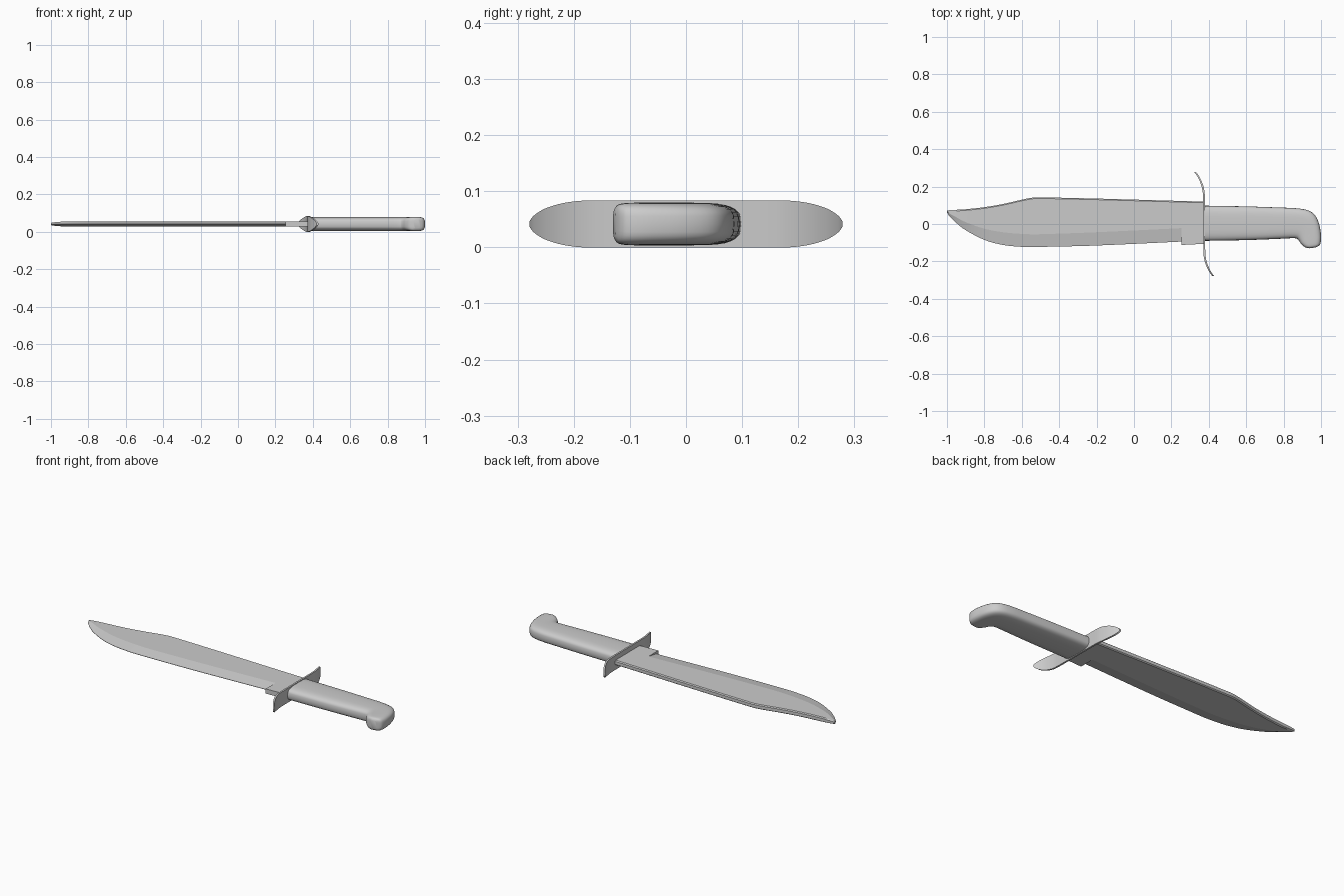
import bpy, bmesh, math

if "Cube" in bpy.data.objects:
    bpy.data.objects.remove(bpy.data.objects["Cube"])

ZC = 0.0415  # mid-plane height of the knife


def smooth_rows(rows, n):
    """Catmull-Rom interpolation through rows of numbers."""
    out = []
    for i in range(len(rows) - 1):
        a, b = rows[max(i - 1, 0)], rows[i]
        c, d = rows[i + 1], rows[min(i + 2, len(rows) - 1)]
        for k in range(n):
            t = k / n
            out.append(tuple(0.5 * (2 * q + (r - p) * t + (2 * p - 5 * q + 4 * r - s) * t * t
                                    + (3 * q - p - 3 * r + s) * t ** 3)
                             for p, q, r, s in zip(a, b, c, d)))
    return out + [rows[-1]]


def loft(name, rings, angle=30):
    """Skin a list of equal-sized closed rings and cap both ends."""
    bm = bmesh.new()
    vr = [[bm.verts.new((x, y, z + ZC)) for x, y, z in r] for r in rings]
    n = len(vr[0])
    for a, b in zip(vr, vr[1:]):
        for i in range(n):
            j = (i + 1) % n
            bm.faces.new((a[i], a[j], b[j], b[i]))
    bm.faces.new(vr[0])
    bm.faces.new(vr[-1])
    bmesh.ops.recalc_face_normals(bm, faces=bm.faces)
    me = bpy.data.meshes.new(name)
    bm.to_mesh(me)
    bm.free()
    ob = bpy.data.objects.new(name, me)
    bpy.context.collection.objects.link(ob)
    bpy.ops.object.select_all(action='DESELECT')
    bpy.context.view_layer.objects.active = ob
    ob.select_set(True)
    bpy.ops.object.shade_smooth_by_angle(angle=math.radians(angle))
    return ob


# Blade: x, edge y, grind line y, spine y, half thickness
H = 0.0135
belly = smooth_rows([
    (-1.0, 0.062, 0.067, 0.072, 0.006), (-0.985, 0.04, 0.055, 0.074, 0.009),
    (-0.95, 0.006, 0.036, 0.076, 0.012), (-0.9, -0.033, 0.01, 0.079, H),
    (-0.8, -0.085, -0.025, 0.09, H), (-0.7, -0.112, -0.044, 0.107, H),
    (-0.6, -0.122, -0.053, 0.13, H), (-0.54, -0.123, -0.055, 0.141, H),
    (-0.48, -0.122, -0.054, 0.142, H), (-0.2, -0.115, -0.044, 0.136, H),
    (0.255, -0.094, -0.022, 0.123, H)], 4)


def blade_ring(x, edge, grind, spine, h, he=0.001):
    c = min(0.006, (spine - grind) * 0.3)
    half = [(edge, he), (grind, h), (spine - c, h), (spine, h * 0.65)]
    return [(x, y, z) for y, z in half] + [(x, y, -z) for y, z in reversed(half)]


rings = [blade_ring(*r) for r in belly]
# Square ricasso between the notch and the guard
rings += [blade_ring(0.255, -0.112, -0.022, 0.123, H, H),
          blade_ring(0.375, -0.106, -0.022, 0.12, H, H)]
loft("blade", rings, 7)

# Cross guard: thin S-shaped strip with rounded ends; y, forward bend, half width
arm = smooth_rows([(0.0, 0.0, 0.0415), (0.14, 0.001, 0.0415), (0.185, 0.005, 0.0415),
                   (0.22, 0.015, 0.037), (0.25, 0.029, 0.028),
                   (0.27, 0.042, 0.016), (0.279, 0.05, 0.005)], 4)
path = [(-y, b, w) for y, b, w in reversed(arm[1:])] + [(y, -b, w) for y, b, w in arm]
T = 0.005
loft("cross_guard", [[(0.375 + b - T, y, -w), (0.375 + b + T, y, -w),
                      (0.375 + b + T, y, w), (0.375 + b - T, y, w)] for y, b, w in path])

# Handle with hooked pommel: back x, back y, belly x, belly y, half thickness
grip = smooth_rows([
    (0.376, 0.098, 0.376, -0.09, 0.038), (0.6, 0.094, 0.6, -0.086, 0.038),
    (0.78, 0.088, 0.78, -0.079, 0.038), (0.87, 0.084, 0.84, -0.076, 0.038),
    (0.93, 0.073, 0.867, -0.077, 0.038), (0.967, 0.048, 0.877, -0.083, 0.038),
    (0.99, 0.0, 0.884, -0.092, 0.038), (1.0, -0.06, 0.894, -0.107, 0.038),
    (0.998, -0.1, 0.908, -0.12, 0.037), (0.989, -0.116, 0.922, -0.127, 0.033),
    (0.972, -0.125, 0.94, -0.13, 0.024)], 4)


def grip_ring(tx, ty, bx, by, h, n=32):
    ring = []
    for i in range(n):
        a = 2 * math.pi * i / n
        c = math.copysign(abs(math.cos(a)) ** 0.6, math.cos(a))
        s = math.copysign(abs(math.sin(a)) ** 0.6, math.sin(a))
        ring.append(((tx + bx) / 2 + c * (tx - bx) / 2,
                     (ty + by) / 2 + c * (ty - by) / 2, s * h))
    return ring


loft("handle", [grip_ring(*r) for r in grip], 40)
